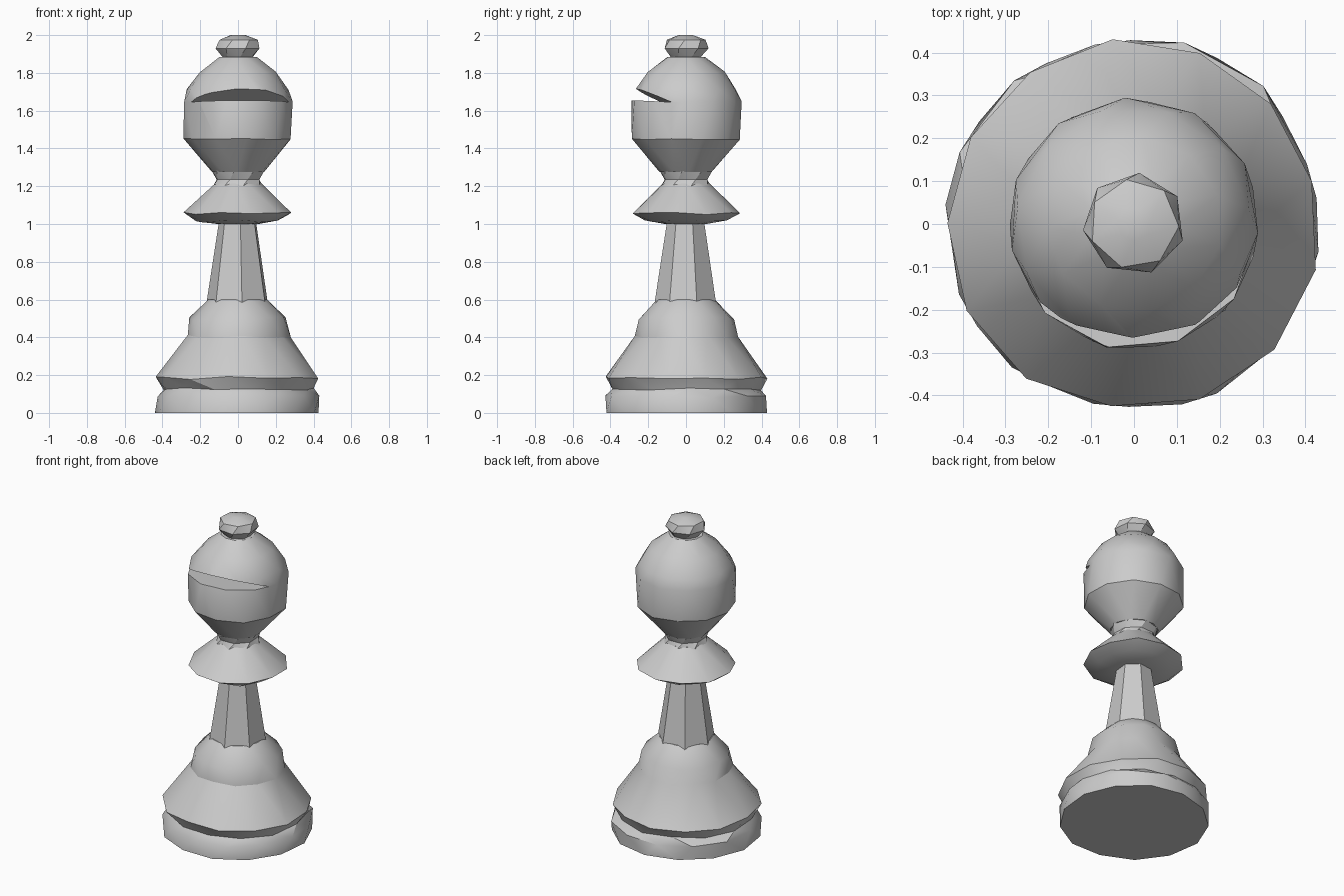
import bpy, bmesh, math, random
from mathutils import Vector

random.seed(4)
cube = bpy.data.objects.get("Cube")
if cube:
    bpy.data.objects.remove(cube, do_unlink=True)

# Single pale grey
grey = bpy.data.materials.new("pale_grey")
grey.use_nodes = True
grey.diffuse_color = (0.6, 0.6, 0.6, 1)
grey.node_tree.nodes["Principled BSDF"].inputs["Base Color"].default_value = (0.6, 0.6, 0.6, 1)


def finish(name, bm):
    bmesh.ops.recalc_face_normals(bm, faces=bm.faces)
    mesh = bpy.data.meshes.new(name)
    bm.to_mesh(mesh)
    bm.free()
    mesh.materials.append(grey)
    ob = bpy.data.objects.new(name, mesh)
    bpy.context.collection.objects.link(ob)
    return ob


def turned(name, sides, profile, twist=0.0, jitter=0.0, start=0.0):
    """Hand-hewn lathe: rings of (radius, height), each turned a little further."""
    bm = bmesh.new()
    rings = []
    last = len(profile) - 1
    for i, (r, z) in enumerate(profile):
        ring = []
        for k in range(sides):
            a = start + math.tau * (k + twist * i) / sides
            rr = r * (1 + random.uniform(-jitter, jitter))
            dz = random.uniform(-jitter, jitter) * 0.4 if 0 < i < last else 0
            ring.append(bm.verts.new((rr * math.cos(a), rr * math.sin(a), z + dz)))
        rings.append(ring)
    for low, high in zip(rings, rings[1:]):
        for k in range(sides):
            n = (k + 1) % sides
            bm.faces.new((low[k], low[n], high[k]))
            bm.faces.new((low[n], high[n], high[k]))
    bm.faces.new(rings[0][::-1])
    bm.faces.new(rings[-1])
    return finish(name, bm)


def shade(ob):
    bpy.ops.object.select_all(action="DESELECT")
    ob.select_set(True)
    bpy.context.view_layer.objects.active = ob
    bpy.ops.object.shade_smooth_by_angle(angle=math.radians(30))


# Bell-shaped foot with a shallow groove near the floor
base = turned("base", 13, [(0.435, 0), (0.434, 0.085), (0.4, 0.125), (0.432, 0.185),
                           (0.275, 0.405), (0.255, 0.5), (0.155, 0.6)],
              twist=0.4, jitter=0.02, start=0.14)

# Tapering stem
stem = turned("stem", 7, [(0.168, 0.58), (0.1, 1.02)], start=0.35)

# Flared collar
collar = turned("collar", 11, [(0.11, 1.0), (0.22, 1.015), (0.29, 1.056), (0.125, 1.215)],
                twist=0.25, jitter=0.015, start=0.1)

# Short neck
neck = turned("neck", 8, [(0.135, 1.2), (0.12, 1.235), (0.145, 1.29)], twist=0.3, start=0.2)

# Rounded head
head = turned("head", 11, [(0.14, 1.275), (0.288, 1.45), (0.293, 1.65), (0.272, 1.71),
                           (0.205, 1.805), (0.1, 1.885)],
              twist=0.35, jitter=0.01, start=0.1)

# Wedge that opens the slit across the front of the head
bm = bmesh.new()
ends = []
for x, back in ((-0.5, -0.16), (0.5, -0.05)):
    ends.append([bm.verts.new(p) for p in
                 ((x, back, 1.645), (x, -0.6, 1.675), (x, -0.6, 1.84))])
for k in range(3):
    n = (k + 1) % 3
    bm.faces.new((ends[0][k], ends[0][n], ends[1][n], ends[1][k]))
bm.faces.new(ends[0])
bm.faces.new(ends[1][::-1])
cutter = finish("slit_cutter", bm)
cutter.hide_render = True

cut = head.modifiers.new("slit", "BOOLEAN")
cut.operation = "DIFFERENCE"
cut.solver = "EXACT"
cut.object = cutter
bpy.context.view_layer.objects.active = head
bpy.ops.object.modifier_apply(modifier=cut.name)
bpy.data.objects.remove(cutter, do_unlink=True)

# Small finial
finial = turned("finial", 7, [(0.075, 1.875), (0.12, 1.93), (0.105, 1.975), (0.04, 2.0)],
                twist=0.3, start=0.3)

for part in (base, stem, collar, neck, head, finial):
    shade(part)
